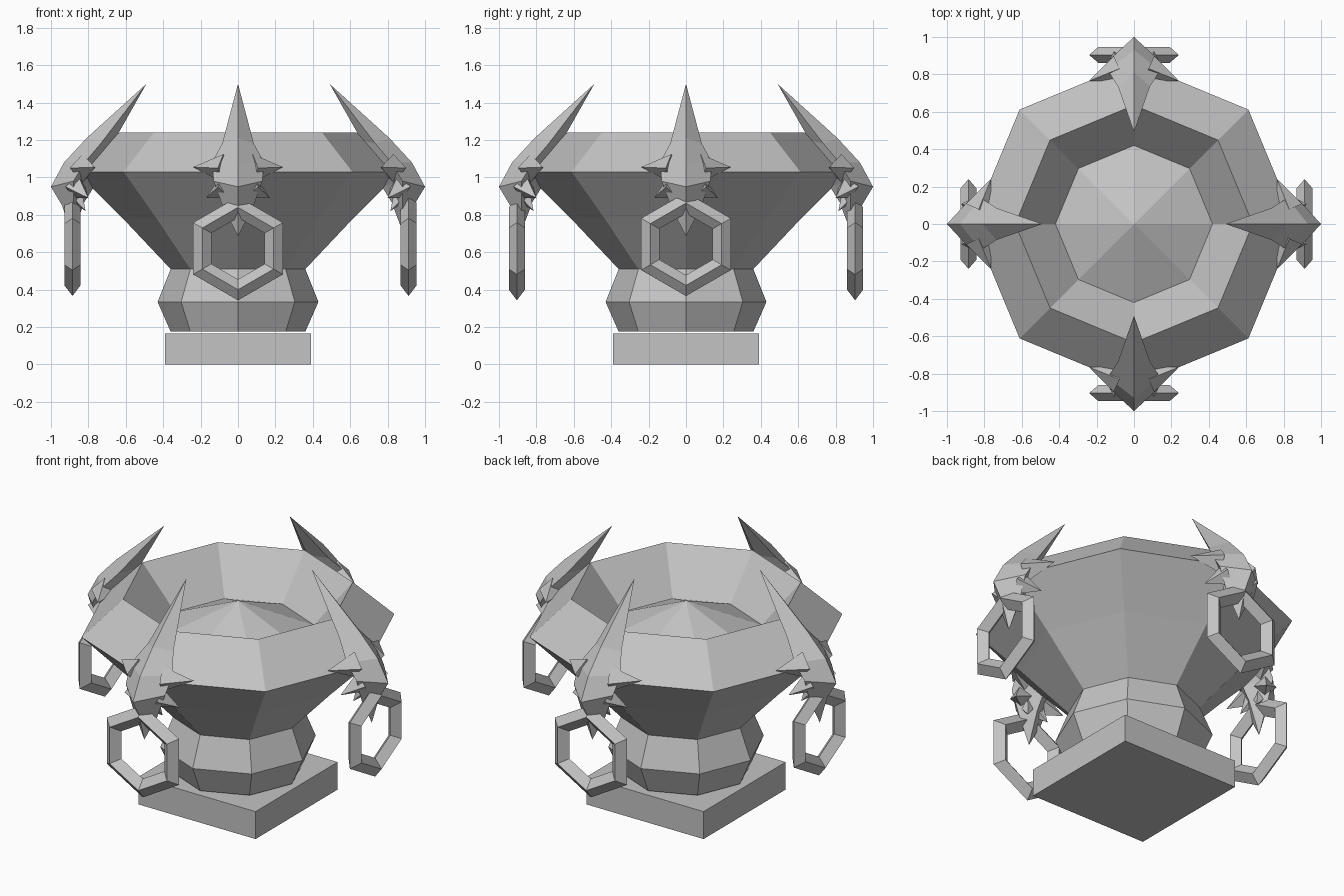
import bpy, bmesh
from math import cos, sin, pi
from mathutils import Matrix, Vector

cube = bpy.data.objects.get("Cube")
if cube:
    bpy.data.objects.remove(cube, do_unlink=True)

stone = bpy.data.materials.new("grey_stone")
stone.use_nodes = True
stone.diffuse_color = (0.55, 0.55, 0.55, 1)
stone.node_tree.nodes["Principled BSDF"].inputs["Base Color"].default_value = (0.55, 0.55, 0.55, 1)


def finish(name, bm, matrix=None):
    """Turn a bmesh into a flat-shaded stone object."""
    bmesh.ops.recalc_face_normals(bm, faces=bm.faces)
    if matrix:
        bm.transform(matrix)
    mesh = bpy.data.meshes.new(name)
    bm.to_mesh(mesh)
    bm.free()
    mesh.materials.append(stone)
    obj = bpy.data.objects.new(name, mesh)
    bpy.context.collection.objects.link(obj)
    return obj


def bridge(bm, a, b):
    """Join two vertex loops; a loop of one vertex is a point."""
    n = max(len(a), len(b))
    for i in range(n):
        j = (i + 1) % n
        if len(a) == 1:
            bm.faces.new((a[0], b[i], b[j]))
        elif len(b) == 1:
            bm.faces.new((a[i], a[j], b[0]))
        else:
            bm.faces.new((a[i], a[j], b[j], b[i]))


def loft(bm, sections):
    loops = [[bm.verts.new(p) for p in s] for s in sections]
    for a, b in zip(loops, loops[1:]):
        bridge(bm, a, b)
    return loops


def octagon(r, z):
    if r == 0:
        return [(0, 0, z)]
    return [(r * cos(i * pi / 4), r * sin(i * pi / 4), z) for i in range(8)]


# Square plinth
bm = bmesh.new()
bmesh.ops.create_cube(bm, size=1, matrix=Matrix.Translation((0, 0, 0.0825)) @ Matrix.Diagonal((0.78, 0.78, 0.165, 1)))
finish("plinth", bm)

# Octagonal foot, flared bowl, sloping rim and raised centre
profile = [(0, 0.175), (0.36, 0.175), (0.43, 0.335), (0.36, 0.51), (0.615, 0.78),
           (0.865, 1.03), (0.635, 1.24), (0.42, 1.0), (0, 1.18)]
bm = bmesh.new()
loft(bm, [octagon(r, z) for r, z in profile])
finish("bowl_and_foot", bm)

# Horn sections: outer ridge, half width with its side position, inner ridge
HORN = [  # (outer x, z), (side x, half width, z), (inner x, z)
    ((0.81, 1.21), (0.735, 0.085, 1.18), (0.66, 1.2)),
    ((0.93, 1.08), (0.82, 0.14, 1.08), (0.72, 1.02)),
    ((1.0, 0.95), (0.88, 0.13, 0.98), (0.77, 0.95)),
    ((0.94, 0.85), (0.88, 0.08, 0.84), (0.82, 0.87)),
]
# Side barbs: root, tip, root radius
BARBS = [
    ((0.83, 0.08, 1.05), (0.765, 0.24, 1.055), 0.075),
    ((0.87, 0.07, 0.95), (0.80, 0.17, 0.89), 0.065),
    ((0.87, 0.03, 0.91), (0.815, 0.07, 0.82), 0.05),
]


def build_horn(name, turn):
    bm = bmesh.new()
    sections = [[(0.49, 0, 1.5)]]
    for (ox, oz), (sx, w, sz), (ix, iz) in HORN:
        sections.append([(ox, 0, oz), (sx, w, sz), (ix, 0, iz), (sx, -w, sz)])
    sections.append([(0.89, 0, 0.685)])
    loft(bm, sections)
    for root, tip, radius in BARBS:
        for side in (1, -1):
            a = Vector((root[0], root[1] * side, root[2]))
            b = Vector((tip[0], tip[1] * side, tip[2]))
            axis = b - a
            place = Matrix.Translation((a + b) / 2) @ axis.to_track_quat('Z', 'Y').to_matrix().to_4x4()
            bmesh.ops.create_cone(bm, cap_ends=True, segments=4, radius1=radius, radius2=0,
                                  depth=axis.length, matrix=place)
    finish(name, bm, turn)


def build_ring(name, turn, x, z):
    """Hexagonal hanging ring with a diamond cross-section."""
    bm = bmesh.new()
    loops = []
    for r, dx in ((0.277, 0), (0.22, 0.043), (0.165, 0), (0.22, -0.043)):
        loops.append([bm.verts.new((x + dx, r * sin(i * pi / 3), z + r * cos(i * pi / 3)))
                      for i in range(6)])
    for a, b in zip(loops, loops[1:] + loops[:1]):
        bridge(bm, a, b)
    finish(name, bm, turn)


# Four horns, each holding a ring
for i, (side, x, z) in enumerate((("left", 0.912, 0.643), ("back", 0.904, 0.62),
                                  ("right", 0.885, 0.643), ("front", 0.904, 0.62))):
    turn = Matrix.Rotation(i * pi / 2, 4, 'Z')
    build_horn(side + "_horn", turn)
    build_ring(side + "_ring", turn, x, z)
